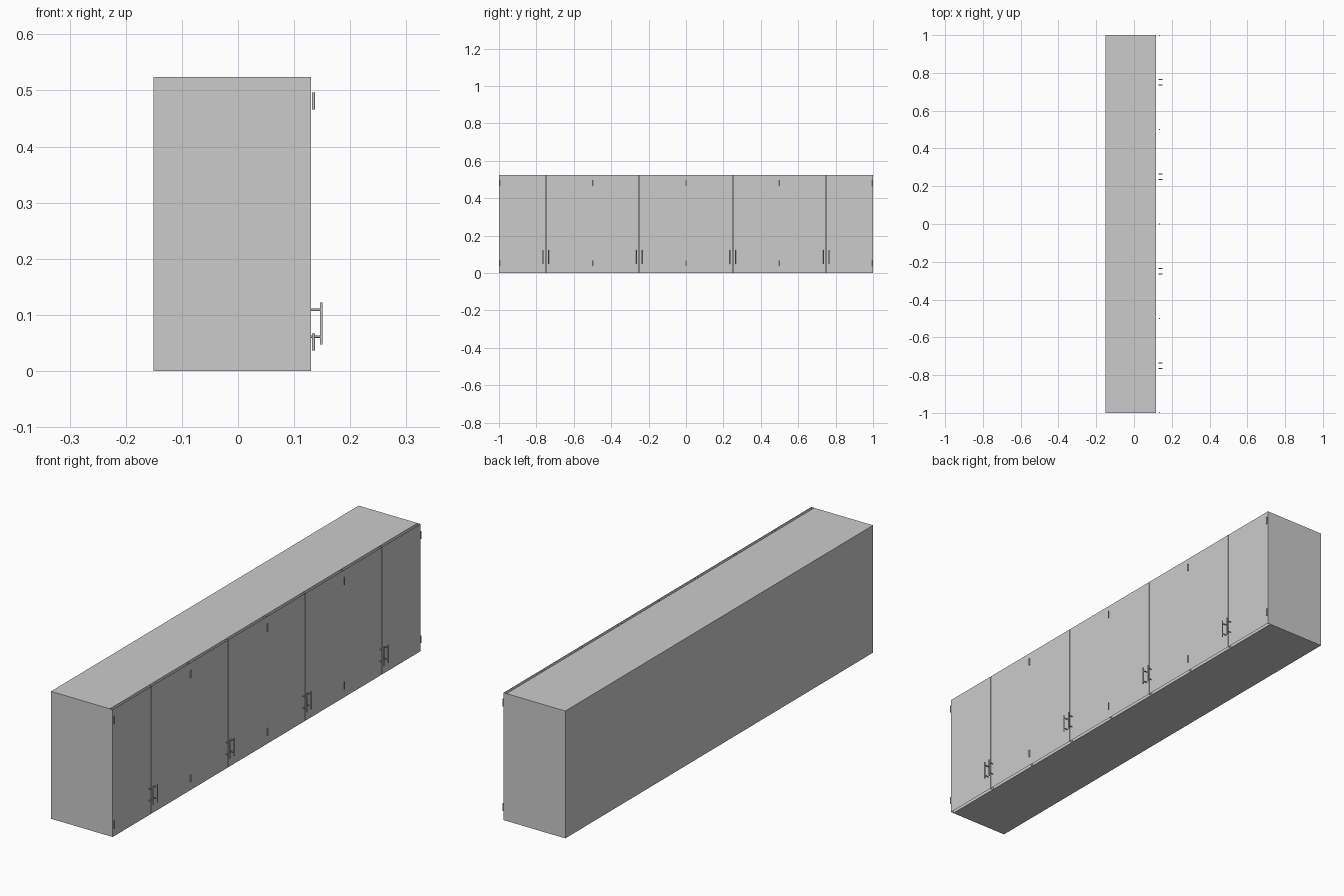
import bpy, bmesh
from mathutils import Matrix

if "Cube" in bpy.data.objects:
    bpy.data.objects.remove(bpy.data.objects["Cube"])

BACK, BODY_FRONT, DOOR_FRONT = -0.151, 0.117, 0.130
HEIGHT = 0.524


def box(name, lo, hi, open_ends=False):
    bm = bmesh.new()
    size = [b - a for a, b in zip(lo, hi)]
    mid = [(a + b) / 2 for a, b in zip(lo, hi)]
    bmesh.ops.create_cube(bm, size=1, matrix=Matrix.Translation(mid) @ Matrix.Diagonal((*size, 1)))
    if open_ends:
        bm.normal_update()
        ends = [f for f in bm.faces if abs(f.normal.z) > 0.5]
        bmesh.ops.delete(bm, geom=ends, context='FACES')
    return finish(name, bm)


def finish(name, bm, smooth=False):
    mesh = bpy.data.meshes.new(name)
    bm.to_mesh(mesh)
    bm.free()
    ob = bpy.data.objects.new(name, mesh)
    bpy.context.collection.objects.link(ob)
    if smooth:
        bpy.context.view_layer.objects.active = ob
        ob.select_set(True)
        bpy.ops.object.shade_smooth_by_angle()
        ob.select_set(False)
    return ob


def rod(bm, centre, radius, length, axis='Z'):
    m = Matrix.Translation(centre)
    if axis == 'X':
        m = m @ Matrix.Rotation(1.5707963, 4, 'Y')
    bmesh.ops.create_cone(bm, cap_ends=True, segments=16, radius1=radius,
                          radius2=radius, depth=length, matrix=m)


# four cabinets side by side, each with a pair of doors meeting in the middle
for i in range(4):
    y0 = -1 + 0.5 * i
    mid = y0 + 0.25
    box(f"cabinet_body_{i}", (BACK, y0, 0), (BODY_FRONT, y0 + 0.5, HEIGHT))
    for side in (-1, 1):
        tag = f"{i}_{'left' if side < 0 else 'right'}"
        ya, yb = sorted((mid + side * 0.0015, mid + side * 0.25))
        # door shell, open along its top and bottom edges
        box(f"door_{tag}", (BODY_FRONT, ya, 0), (DOOR_FRONT, yb, HEIGHT), True)

        # bar handle with two posts
        bm = bmesh.new()
        y = mid + side * 0.0145
        rod(bm, (0.1484, y, 0.0845), 0.0026, 0.075)
        for z in (0.061, 0.109):
            rod(bm, (0.139, y, z), 0.002, 0.018, 'X')
        finish(f"handle_{tag}", bm, True)

# hinge barrels at the outer edges of the doors
for i in range(5):
    y = max(-0.9975, min(0.9975, -1 + 0.5 * i))
    bm = bmesh.new()
    for z in (0.052, 0.481):
        rod(bm, (0.1345, y, z), 0.0025, 0.030)
    finish(f"hinge_{i}", bm, True)
